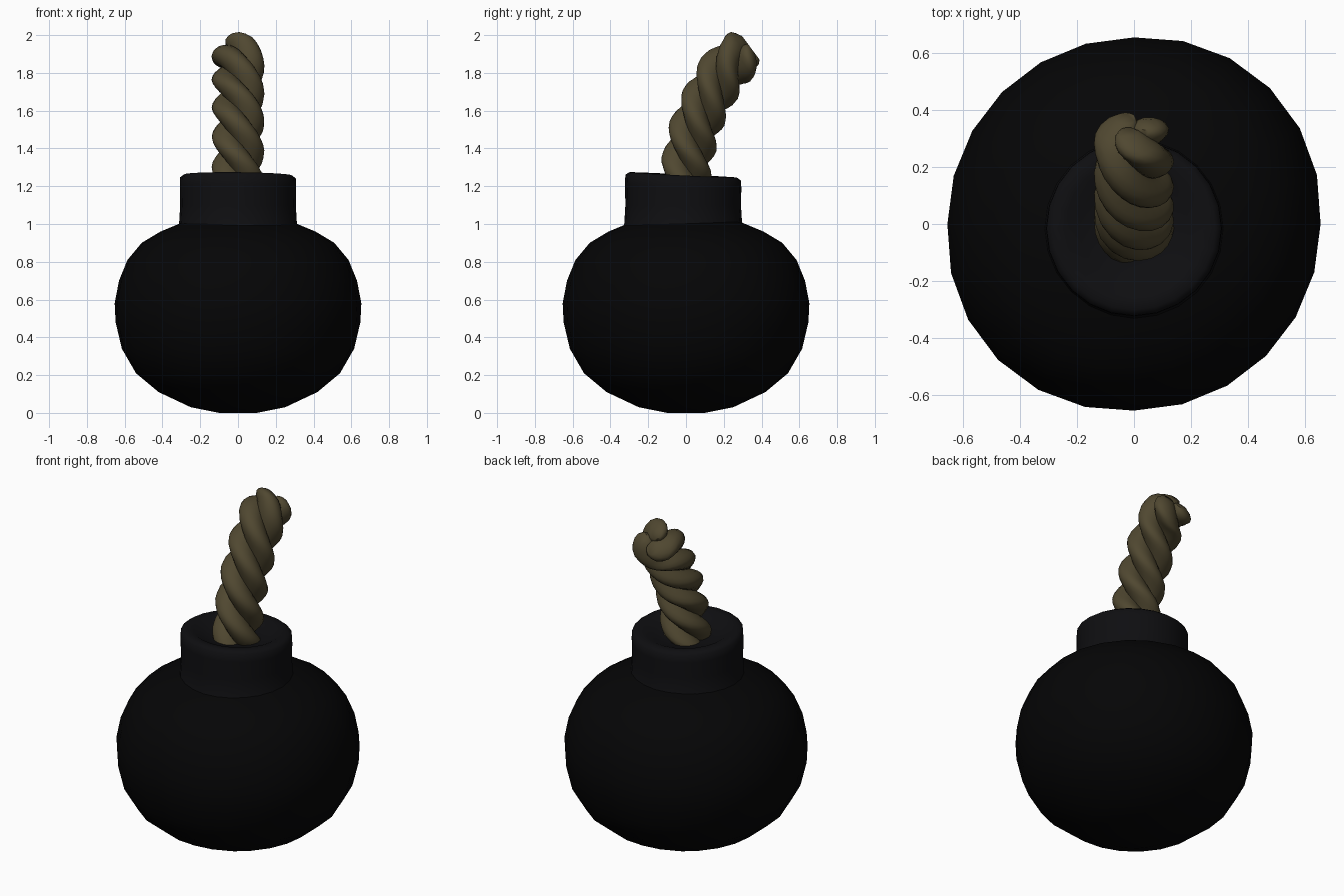
import bpy, bmesh, math
from mathutils import Vector

if "Cube" in bpy.data.objects:
    bpy.data.objects.remove(bpy.data.objects["Cube"])


def finish(name, bm, color, angle):
    bmesh.ops.recalc_face_normals(bm, faces=bm.faces)
    me = bpy.data.meshes.new(name)
    bm.to_mesh(me)
    bm.free()
    ob = bpy.data.objects.new(name, me)
    bpy.context.collection.objects.link(ob)
    mat = bpy.data.materials.new(name + "_color")
    mat.diffuse_color = (*color, 1)
    mat.use_nodes = True
    mat.node_tree.nodes["Principled BSDF"].inputs["Base Color"].default_value = mat.diffuse_color
    me.materials.append(mat)
    bpy.ops.object.select_all(action='DESELECT')
    ob.select_set(True)
    bpy.context.view_layer.objects.active = ob
    bpy.ops.object.shade_smooth_by_angle(angle=math.radians(angle))
    return ob


def skin(bm, rings):
    """Bridge equal-sized rings of points and cap both ends."""
    loops = [[bm.verts.new(p) for p in ring] for ring in rings]
    n = len(loops[0])
    for a, b in zip(loops, loops[1:]):
        for i in range(n):
            j = (i + 1) % n
            bm.faces.new((a[i], a[j], b[j], b[i]))
    bm.faces.new(loops[0])
    bm.faces.new(loops[-1])


def lathe(name, profile, sides, color, center=(0, 0), tilt=(0, 0), angle=50, bulge=0):
    """Revolve (radius, z, tilt weight) rows; bulge widens the +x+y diagonal."""
    bm = bmesh.new()
    rings = []
    for r, z, t in profile:
        ring = []
        for i in range(sides):
            a = math.tau * i / sides
            k = r * (1 + bulge * max(0, math.sin(2 * a)))
            x, y = k * math.cos(a), k * math.sin(a)
            ring.append((x + center[0], y + center[1],
                         z + t * (tilt[0] * x + tilt[1] * y)))
        rings.append(ring)
    skin(bm, rings)
    return finish(name, bm, color, angle)


# Round shell
lathe("bomb_body", [(r, z, 0) for r, z in (
    (.10, 0), (.25, .03), (.42, .11), (.54, .21), (.615, .34), (.648, .48),
    (.653, .58), (.63, .70), (.585, .81), (.51, .90), (.41, .96),
    (.29, 1.01), (.15, 1.04))], 24, (.0015, .0015, .0018), bulge=.03)

# Collar with shallow dished top, slightly tilted forward
lathe("neck_collar", [
    (.33, .96, 0), (.312, 1.0, 0), (.306, 1.10, 0), (.308, 1.20, .7),
    (.306, 1.245, 1), (.285, 1.26, 1), (.24, 1.258, 1), (.19, 1.23, .5),
    (.10, 1.212, 0)], 24, (.0045, .0045, .0055), (0, -.015), (-.01, -.05), 75)

# Fuse centre line in the y-z plane
ctrl = [Vector(p) for p in ((0, -.005, 1.14), (0, .0, 1.28), (0, .046, 1.5),
                            (0, .13, 1.69), (0, .222, 1.835), (0, .345, 1.93))]


def spline(t):
    k = min(int(t), len(ctrl) - 2)
    u = t - k
    p1, p2 = ctrl[k], ctrl[k + 1]
    p0 = ctrl[k - 1] if k else 2 * p1 - p2
    p3 = ctrl[k + 2] if k + 2 < len(ctrl) else 2 * p2 - p1
    return .5 * (2 * p1 + (p2 - p0) * u + (2 * p0 - 5 * p1 + 4 * p2 - p3) * u * u
                 + (3 * p1 - p0 - 3 * p2 + p3) * u ** 3)


STEPS, SIDES, PITCH, OFFSET, RADIUS = 40, 12, .50, .063, .077
line = [spline((len(ctrl) - 1) * i / STEPS) for i in range(STEPS + 1)]
X = Vector((1, 0, 0))

# Three strands twisted around the centre line
bm = bmesh.new()
for strand in range(3):
    rings, s = [], 0
    for i, p in enumerate(line):
        if i:
            s += (p - line[i - 1]).length
        t = (line[min(i + 1, STEPS)] - line[max(i - 1, 0)]).normalized()
        nrm = Vector((0, t.z, -t.y))
        a = math.radians(54 + 120 * strand) - math.tau * s / PITCH
        left = STEPS - i
        r = RADIUS * {0: .45, 1: .75, 2: .9}.get(left, 1)
        off = OFFSET * {0: .8, 1: .9}.get(left, 1)
        c = p + off * (math.cos(a) * X + math.sin(a) * nrm)
        rings.append([c + r * (math.cos(a + math.tau * j / SIDES) * X
                               + math.sin(a + math.tau * j / SIDES) * nrm)
                      for j in range(SIDES)])
    skin(bm, rings)
finish("rope_fuse", bm, (.08, .064, .03), 60)
